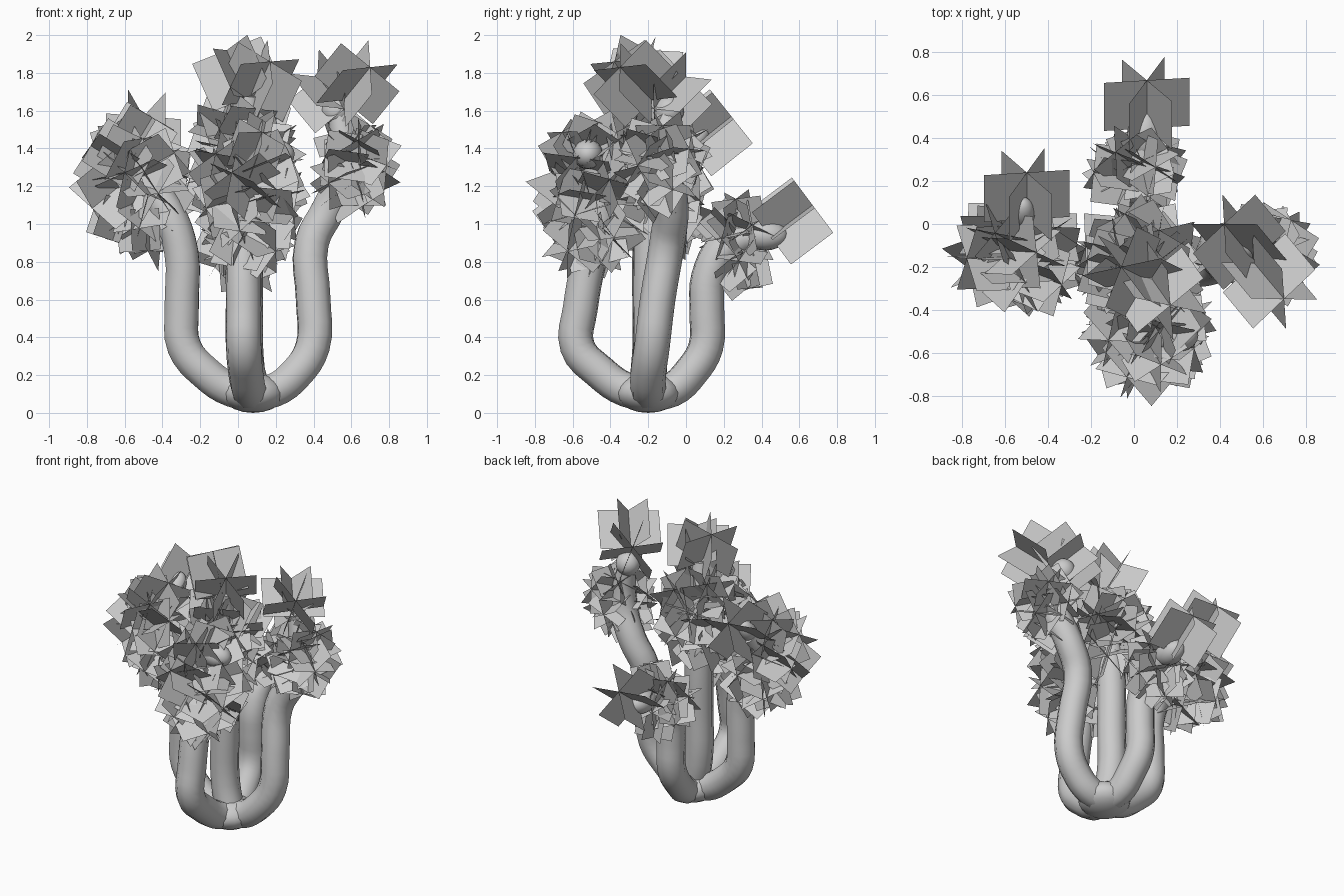
import bpy, bmesh, math, random
from mathutils import Vector, Matrix

cube = bpy.data.objects.get("Cube")
if cube:
    bpy.data.objects.remove(cube, do_unlink=True)

random.seed(11)
grey = bpy.data.materials.new("plain_grey")
grey.use_nodes = True
grey.diffuse_color = (0.6, 0.6, 0.6, 1)
grey.node_tree.nodes["Principled BSDF"].inputs["Base Color"].default_value = (0.6, 0.6, 0.6, 1)


def mesh_object(name, bm, smooth=False):
    mesh = bpy.data.meshes.new(name)
    for f in bm.faces:
        f.smooth = smooth
    bm.to_mesh(mesh)
    bm.free()
    mesh.materials.append(grey)
    obj = bpy.data.objects.new(name, mesh)
    bpy.context.collection.objects.link(obj)
    return obj


def stem(name, points, radius=0.094):
    """Round smooth tube along a path, thinner at its tip."""
    curve = bpy.data.curves.new(name, 'CURVE')
    curve.dimensions = '3D'
    curve.bevel_depth = radius
    curve.bevel_resolution = 3
    curve.resolution_u = 4
    curve.use_fill_caps = True
    spline = curve.splines.new('BEZIER')
    spline.bezier_points.add(len(points) - 1)
    for bp, p in zip(spline.bezier_points, points):
        bp.co = p
        bp.handle_left_type = bp.handle_right_type = 'AUTO'
    spline.bezier_points[-1].radius = 0.6
    curve.materials.append(grey)
    obj = bpy.data.objects.new(name, curve)
    bpy.context.collection.objects.link(obj)
    bpy.ops.object.select_all(action='DESELECT')
    obj.select_set(True)
    bpy.context.view_layer.objects.active = obj
    bpy.ops.object.convert(target='MESH')
    bpy.ops.object.shade_smooth_by_angle(angle=math.radians(60))


def bud(name, centre, size, axis=(0, 0, 1)):
    bm = bmesh.new()
    bmesh.ops.create_uvsphere(bm, u_segments=16, v_segments=10, radius=1)
    turn = Vector(axis).to_track_quat('Z', 'Y').to_matrix().to_4x4()
    bm.transform(Matrix.Translation(centre) @ turn @ Matrix.Diagonal((*size, 1)))
    mesh_object(name, bm, True)


def add_star(bm, apex, axis, width, depth, spin=0.0):
    """Three crossed rectangles sharing one axis that ends at the apex."""
    turn = Vector(axis).to_track_quat('Z', 'Y').to_matrix()
    apex = Vector(apex)
    back = turn @ Vector((0, 0, -depth))
    for k in range(3):
        a = spin + k * math.pi / 3
        side = turn @ Vector((math.cos(a), math.sin(a), 0)) * width / 2
        corners = (apex - side, apex + side, apex + side + back, apex - side + back)
        bm.faces.new([bm.verts.new(c) for c in corners])


def leaf_cluster(name, centre, size, count, width=0.33):
    """Stars spread evenly over an ellipsoid, facing outwards."""
    bm = bmesh.new()
    for i in range(count):
        z = 1 - 2 * (i + 0.5) / count
        a = i * math.pi * (3 - math.sqrt(5)) + random.uniform(-0.3, 0.3)
        r = math.sqrt(1 - z * z)
        d = Vector((r * math.cos(a), r * math.sin(a), z))
        apex = Vector(centre) + Vector([u * s for u, s in zip(d, size)]) * random.uniform(0.85, 1.05)
        tilt = Vector([random.uniform(-0.3, 0.3) for _ in range(3)])
        w = width * random.uniform(0.85, 1.15)
        add_star(bm, apex, d + tilt, w, w * 0.72, random.uniform(0, 1))
    mesh_object(name, bm)


# Five stems rising from one rounded base
root = (0.08, -0.2, 0.105)
stem("right_stem", [root, (-0.03, -0.2, 0.12), (-0.17, -0.2, 0.21), (-0.285, -0.19, 0.35),
                    (-0.298, -0.19, 0.55), (-0.3, -0.19, 0.85), (-0.38, -0.17, 1.08),
                    (-0.52, -0.08, 1.27), (-0.52, 0.05, 1.42)])
stem("left_stem", [root, (0.19, -0.2, 0.12), (0.3, -0.2, 0.2), (0.395, -0.18, 0.35),
                   (0.398, -0.15, 0.6), (0.39, -0.1, 0.9), (0.48, -0.08, 1.08),
                   (0.57, -0.11, 1.3), (0.53, -0.1, 1.6)])
stem("front_stem", [root, (0.06, -0.31, 0.12), (0.04, -0.46, 0.22), (0.03, -0.575, 0.35),
                    (0.03, -0.56, 0.55), (0.03, -0.51, 0.82), (0.05, -0.45, 1.05), (0.12, -0.5, 1.35)])
stem("back_stem", [root, (0.06, -0.08, 0.12), (0.05, 0.03, 0.22), (0.04, 0.105, 0.35),
                   (0.04, 0.11, 0.55), (0.04, 0.12, 0.72), (0.04, 0.21, 0.88), (0.05, 0.42, 0.95)])
stem("centre_stem", [root, (0.035, -0.19, 0.3), (0.03, -0.19, 0.65), (0.03, -0.19, 1.0),
                     (0.04, -0.21, 1.35), (0.06, -0.25, 1.68)])
bud("stem_base", root, (0.17, 0.17, 0.105))

# Rounded buds at the stem tips
bud("right_bud", (-0.52, 0.05, 1.45), (0.06, 0.06, 0.1), (0, 0.6, 0.8))
bud("left_bud", (0.52, -0.09, 1.6), (0.08, 0.08, 0.08))
bud("front_bud", (0.19, -0.52, 1.37), (0.08, 0.08, 0.11), (1, 0, 0))
bud("back_bud", (0.05, 0.42, 0.94), (0.08, 0.08, 0.12), (0, 1, 0))

# Leaf clusters round the upper stems
leaf_cluster("right_leaves", (-0.54, -0.13, 1.2), (0.28, 0.25, 0.4), 19)
leaf_cluster("front_leaves", (0.07, -0.48, 1.14), (0.27, 0.28, 0.43), 22)
leaf_cluster("centre_leaves", (0.03, -0.19, 1.34), (0.29, 0.25, 0.35), 19)
leaf_cluster("left_leaves", (0.62, -0.14, 1.31), (0.21, 0.22, 0.25), 11, 0.28)
leaf_cluster("back_leaves", (0.02, 0.27, 0.9), (0.21, 0.17, 0.26), 12, 0.25)

# Large flower stars at the ends
flowers = {
    "right_flower": ((-0.5, 0.24, 1.57), (0, 0.78, 0.62)),
    "back_flower": ((0.06, 0.67, 1.1), (0, 0.8, 0.6)),
    "left_front_flower": ((0.7, -0.35, 1.83), (0.5, -0.6, 0.62)),
    "left_back_flower": ((0.42, 0.0, 1.78), (-0.5, 0.6, 0.6)),
    "top_front_flower": ((0.17, -0.38, 1.86), (0.35, -0.5, 0.75)),
    "top_back_flower": ((-0.06, -0.2, 1.92), (-0.4, 0.2, 0.9)),
}
for name, (apex, axis) in flowers.items():
    bm = bmesh.new()
    add_star(bm, apex, axis, 0.4, 0.28, 0.1)
    mesh_object(name, bm)
